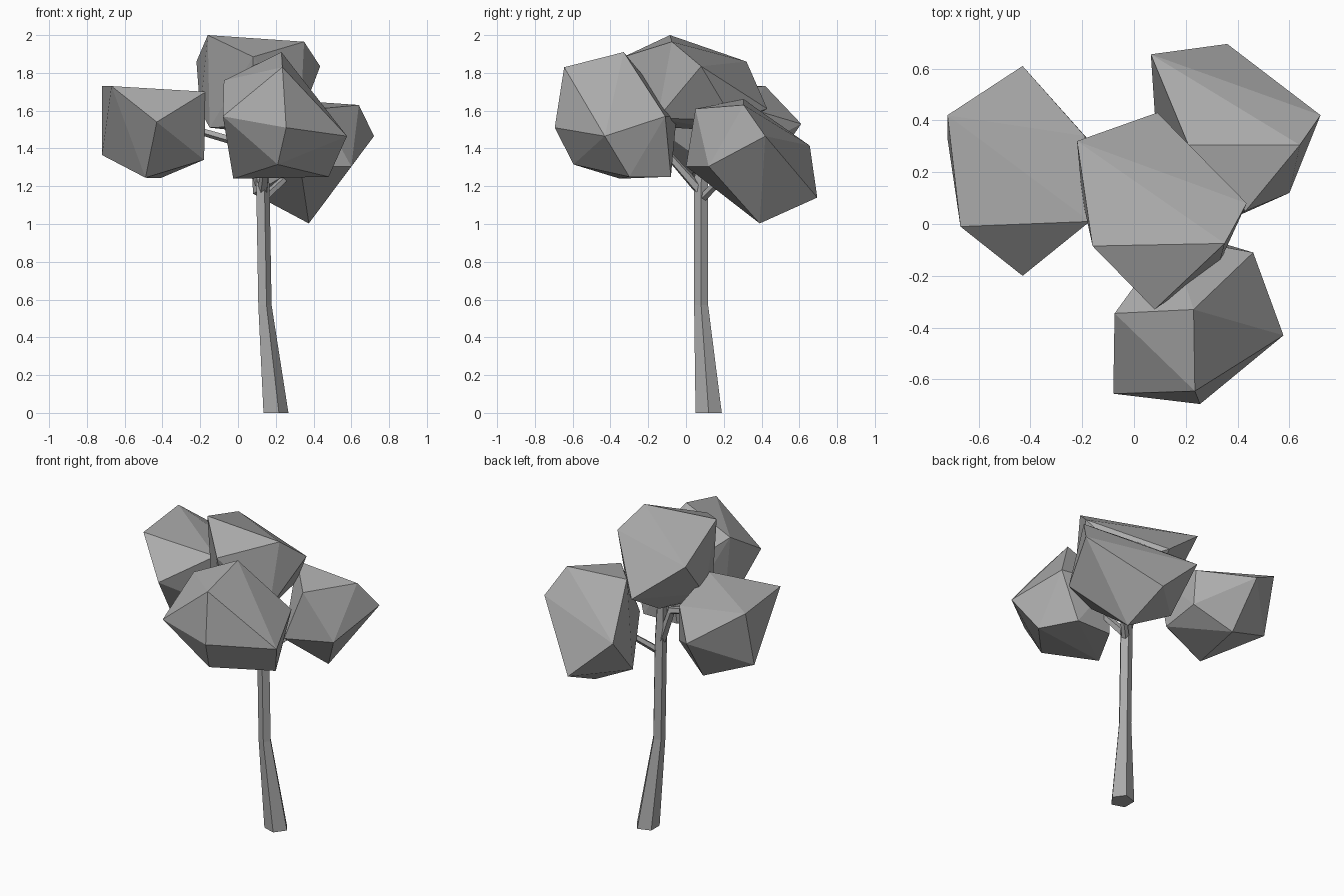
import bpy, bmesh, math
from mathutils import Vector

if "Cube" in bpy.data.objects:
    bpy.data.objects.remove(bpy.data.objects["Cube"])

grey = bpy.data.materials.new("dark_grey")
grey.diffuse_color = (0.41, 0.41, 0.41, 1)
grey.use_nodes = True
grey.node_tree.nodes["Principled BSDF"].inputs["Base Color"].default_value = grey.diffuse_color


def finish(bm, name):
    bmesh.ops.recalc_face_normals(bm, faces=bm.faces)
    mesh = bpy.data.meshes.new(name)
    bm.to_mesh(mesh)
    bm.free()
    mesh.materials.append(grey)
    ob = bpy.data.objects.new(name, mesh)
    bpy.context.collection.objects.link(ob)
    return ob


def clump(name, corners):
    """Faceted leaf clump: the convex skin around a few corner points."""
    bm = bmesh.new()
    for c in corners:
        bm.verts.new(c)
    bmesh.ops.convex_hull(bm, input=bm.verts)
    loose = [v for v in bm.verts if not v.link_faces]
    bmesh.ops.delete(bm, geom=loose, context='VERTS')
    return finish(bm, name)


def limb(name, path, sides, turn=0.0):
    """Tapered limb from (x, y, z, radius) stations."""
    bm = bmesh.new()
    rings = []
    pts = [Vector(p[:3]) for p in path]
    axis = (pts[-1] - pts[0]).normalized()
    # near-vertical limbs keep level rings
    if axis.z > 0.9:
        axis = Vector((0, 0, 1))
    u = axis.cross(Vector((0, 1, 0))).normalized()
    w = axis.cross(u)
    for p, s in zip(pts, path):
        ring = []
        for i in range(sides):
            a = turn + 2 * math.pi * i / sides
            ring.append(bm.verts.new(p + s[3] * (math.cos(a) * u + math.sin(a) * w)))
        rings.append(ring)
    for a, b in zip(rings, rings[1:]):
        for i in range(sides):
            j = (i + 1) % sides
            bm.faces.new((a[i], a[j], b[j], b[i]))
    bm.faces.new(rings[0])
    bm.faces.new(rings[-1])
    return finish(bm, name)


# Trunk with a kink, flared at the foot
limb("trunk", [(.194, .12, 0, .073), (.139, .08, .57, .039),
               (.128, .08, 1.2, .039), (.11, .09, 1.52, .028)], 5, math.pi)

# Branches reaching into the clumps
limb("left_branch", [(.12, .08, 1.2, .028), (.04, .09, 1.42, .024)], 5)
limb("left_branch_tip", [(.05, .09, 1.42, .024), (-.26, .12, 1.51, .02)], 5)
limb("front_branch", [(.13, .08, 1.17, .028), (.16, -.14, 1.42, .02)], 5)
limb("right_branch", [(.13, .08, 1.13, .024), (.28, .22, 1.27, .018)], 5)

# Leaf clumps
clump("left_leaves", [
    (-.43, -.20, 1.54), (-.67, -.01, 1.73), (-.17, .01, 1.70), (-.72, .42, 1.73),
    (-.43, .61, 1.53), (-.19, .34, 1.61), (-.72, .33, 1.365), (-.49, .02, 1.245),
    (-.41, .41, 1.243), (-.18, .08, 1.34), (-.18, .33, 1.38)])
clump("top_leaves", [
    (-.16, -.085, 2.0), (.35, -.075, 1.965), (.435, .08, 1.835), (.09, .43, 1.61),
    (-.22, .32, 1.86), (.08, -.33, 1.885), (.33, -.15, 1.56), (-.15, -.05, 1.51),
    (-.2, .1, 1.6), (.03, .23, 1.49), (.07, -.22, 1.52), (.24, .25, 1.55)])
clump("front_leaves", [
    (.23, -.33, 1.91), (.235, -.645, 1.83), (.255, -.695, 1.51), (.577, -.43, 1.465),
    (.46, -.11, 1.57), (-.075, -.345, 1.76), (-.08, -.655, 1.57), (.21, -.595, 1.315),
    (-.025, -.35, 1.24), (.48, -.3, 1.25), (.36, -.08, 1.25), (.12, -.08, 1.25),
    (.14, -.05, 1.57)])
clump("right_leaves", [
    (.64, .305, 1.63), (.72, .42, 1.465), (.60, .12, 1.305), (.43, .05, 1.61),
    (.21, .305, 1.66), (.065, .655, 1.415), (.36, .695, 1.14), (.375, .39, 1.003),
    (.08, .43, 1.16), (.33, .0, 1.305)])
